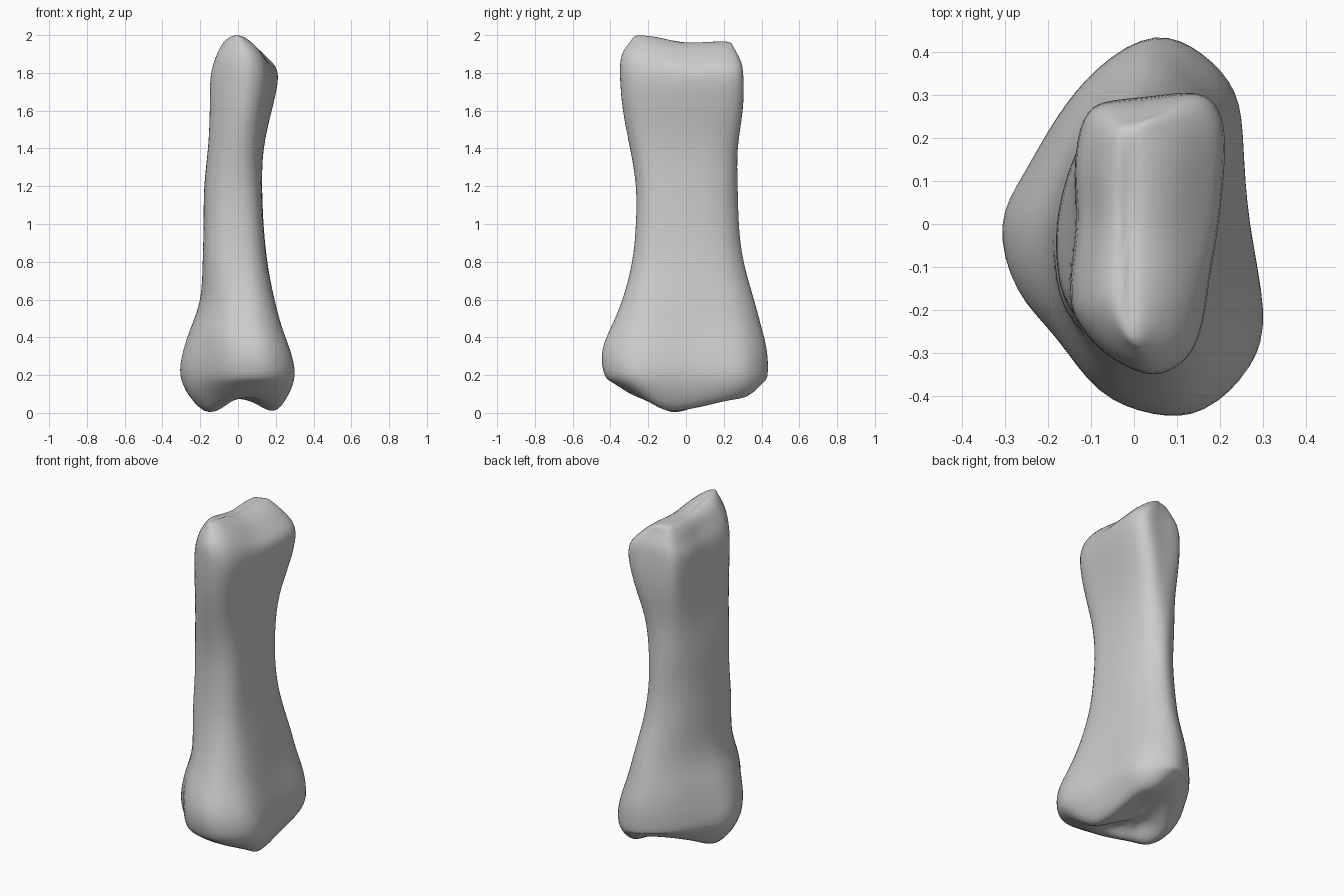
import bpy
import bmesh
from mathutils import Vector
from math import exp

cube = bpy.data.objects.get("Cube")
if cube:
    bpy.data.objects.remove(cube)

# Cross-section outlines, counter-clockwise from +x
BASE = [(.27, 0), (.255, .18), (.235, .31), (.16, .4), (.05, .44), (-.08, .37), (-.18, .25), (-.255, .12),
        (-.305, 0), (-.27, -.15), (-.18, -.26), (-.08, -.38), (.05, -.435), (.17, -.425), (.27, -.33), (.3, -.2)]
SHAFT = [(.13, 0), (.122, .11), (.1, .2), (.06, .255), (.01, .28), (-.05, .26), (-.11, .2), (-.155, .11),
         (-.18, 0), (-.178, -.1), (-.155, -.19), (-.09, -.25), (-.01, -.265), (.06, -.255), (.113, -.2), (.128, -.11)]
HEAD = [(.2, 0), (.215, .17), (.2, .26), (.15, .3), (.05, .29), (-.05, .28), (-.11, .24), (-.13, .12),
        (-.125, 0), (-.14, -.15), (-.12, -.23), (-.06, -.3), (.03, -.345), (.1, -.33), (.155, -.26), (.18, -.12)]

# Sections from the joint socket up to the knuckle: z, x range, y range
SECTIONS = [
    (.05, -.08, .09, -.16, .18),
    (0, -.17, .19, -.25, .33),
    (.07, -.26, .265, -.37, .41),
    (.2, -.305, .3, -.425, .432),
    (.32, -.292, .28, -.44, .43),
    (.45, -.25, .235, -.395, .4),
    (.6, -.2, .195, -.335, .36),
    (.8, -.185, .155, -.285, .305),
    (1, -.18, .135, -.265, .28),
    (1.2, -.178, .13, -.265, .275),
    (1.4, -.16, .14, -.295, .278),
    (1.6, -.15, .18, -.332, .303),
    (1.78, -.145, .212, -.347, .303),
    (1.9, -.115, .17, -.337, .287),
    (1.97, -.08, .095, -.29, .25),
    (2.0, -.04, .025, -.24, .21),
]


def unit_box(points):
    """Stretch an outline to fill the square from -1 to 1."""
    spans = [(min(c), max(c)) for c in zip(*points)]
    return [[2 * (v - lo) / (hi - lo) - 1 for v, (lo, hi) in zip(p, spans)] for p in points]


def ramp(z, start, end):
    return min(max((z - start) / (end - start), 0), 1)


def mix(first, second, factor):
    return [[p + (q - p) * factor for p, q in zip(a, b)] for a, b in zip(first, second)]


def socket_lift(x, y):
    """Raise the front and back lips of the socket, most at one back corner."""
    t = y + .07
    return (-.45 if t < 0 else .22) * t + .4 * max(y - x - .2, 0)


def section_points(z, x0, x1, y0, y1):
    outline = mix(unit_box(BASE), unit_box(SHAFT), ramp(z, .3, .8))
    outline = mix(outline, unit_box(HEAD), ramp(z, 1.1, 1.7))
    for u, v in outline:
        x = (x0 + x1 + u * (x1 - x0)) / 2
        y = (y0 + y1 + v * (y1 - y0)) / 2
        height = z
        if z < .15:
            height += socket_lift(x, y) * (.6 if z > .06 else 1)
        if z > 1.8:
            # shallow groove between the two rounded ends of the knuckle
            height -= .04 * exp(-(y / .14) ** 2) + .03 * ramp(y, 0, .2)
        yield x, y, height


# Loft the bone
bm = bmesh.new()
rings = [[bm.verts.new(p) for p in section_points(*s)] for s in SECTIONS]
count = len(BASE)
for lower, upper in zip(rings, rings[1:]):
    for i in range(count):
        j = (i + 1) % count
        bm.faces.new((lower[i], lower[j], upper[j], upper[i]))

# Close the socket and the knuckle
for ring, centre in ((rings[0][::-1], (0, 0, .075)), (rings[-1], (-.01, 0, 1.955))):
    hub = bm.verts.new(centre)
    for i in range(count):
        bm.faces.new((ring[i], ring[(i + 1) % count], hub))
cage = bpy.data.meshes.new("finger_bone")
bm.to_mesh(cage)
bm.free()
bone = bpy.data.objects.new("finger_bone", cage)
bpy.context.collection.objects.link(bone)
for face in cage.polygons:
    face.use_smooth = True

# Smooth the loft, relaxing the cage so the surface passes through its sections
smooth = bone.modifiers.new("smooth", "SUBSURF")
smooth.levels = smooth.render_levels = 2
targets = [v.co.copy() for v in cage.vertices]
for step in range(4):
    graph = bpy.context.evaluated_depsgraph_get()
    surface = bone.evaluated_get(graph).data
    reached = [Vector(surface.vertices[i].co) for i in range(len(targets))]
    for v, target, point in zip(cage.vertices, targets, reached):
        v.co += target - point
    cage.update()
    bone.update_tag()
    bpy.context.view_layer.update()

# Plain grey bone
grey = bpy.data.materials.new("bone_grey")
grey.use_nodes = True
colour = (.6, .6, .6, 1)
grey.diffuse_color = colour
grey.node_tree.nodes["Principled BSDF"].inputs["Base Color"].default_value = colour
cage.materials.append(grey)
